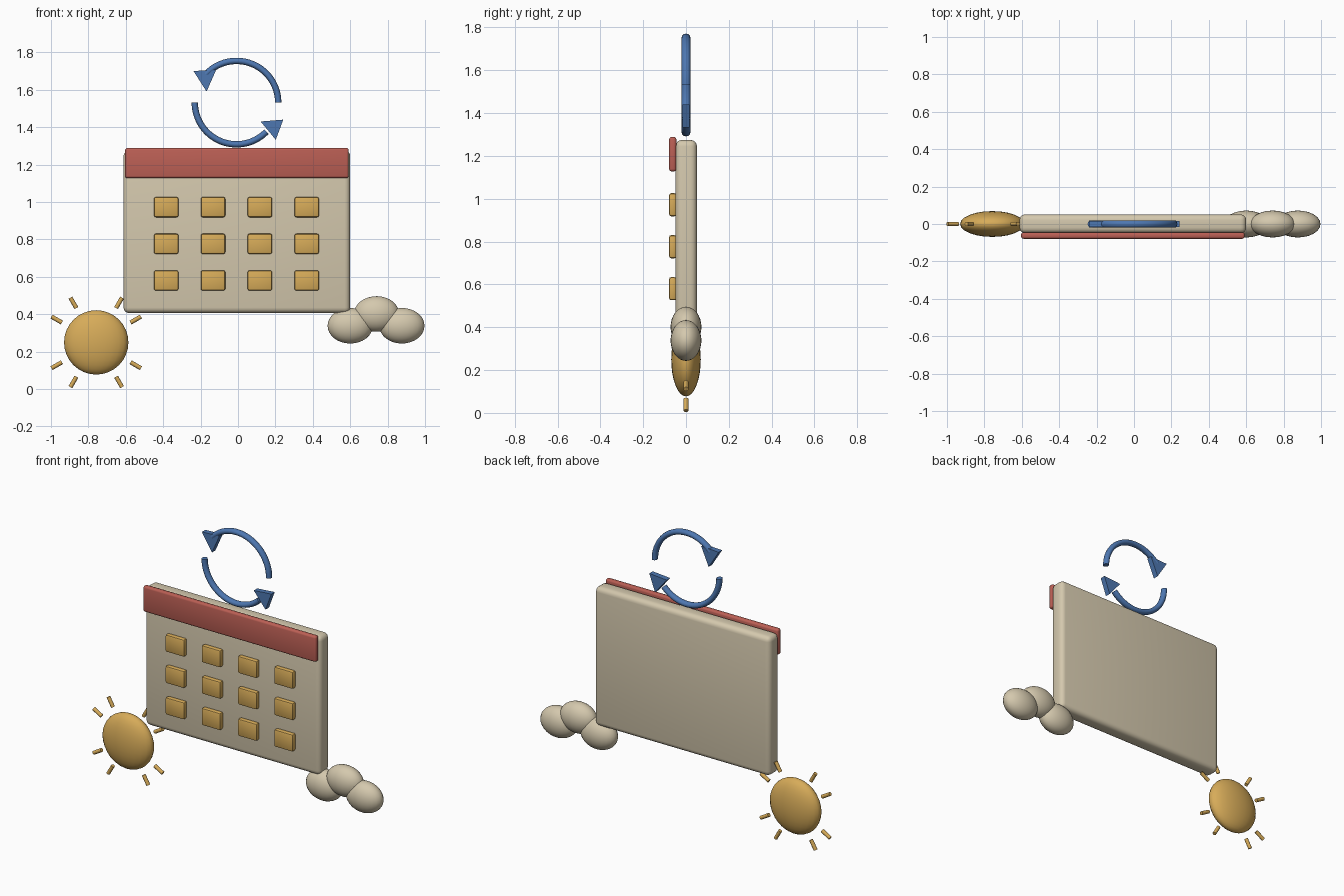
import bpy, bmesh, math
from mathutils import Matrix, Vector

if "Cube" in bpy.data.objects:
    bpy.data.objects.remove(bpy.data.objects["Cube"])


def colour(name, rgb):
    m = bpy.data.materials.new(name)
    m.diffuse_color = (*rgb, 1)
    m.use_nodes = True
    m.node_tree.nodes["Principled BSDF"].inputs["Base Color"].default_value = m.diffuse_color
    return m


CREAM = colour("cream", (0.66, 0.58, 0.42))
RED = colour("brick red", (0.50, 0.115, 0.09))
GOLD = colour("gold", (0.68, 0.41, 0.10))
BLUE = colour("blue", (0.075, 0.185, 0.44))


def finish(bm, name, mat, smooth=True, angle=40):
    bmesh.ops.recalc_face_normals(bm, faces=bm.faces)
    mesh = bpy.data.meshes.new(name)
    bm.to_mesh(mesh)
    bm.free()
    mesh.materials.append(mat)
    ob = bpy.data.objects.new(name, mesh)
    bpy.context.collection.objects.link(ob)
    if smooth:
        bpy.ops.object.select_all(action='DESELECT')
        ob.select_set(True)
        bpy.context.view_layer.objects.active = ob
        bpy.ops.object.shade_smooth_by_angle(angle=math.radians(angle))
    return ob


def rounded_box(name, centre, size, radius, segments, mat):
    bm = bmesh.new()
    bmesh.ops.create_cube(bm, size=1, matrix=Matrix.Diagonal((*size, 1)))
    bmesh.ops.bevel(bm, geom=bm.edges[:], offset=radius, segments=segments,
                    profile=0.5, affect='EDGES')
    ob = finish(bm, name, mat)
    ob.location = centre
    return ob


def ellipsoid(name, centre, radii, mat):
    bm = bmesh.new()
    bmesh.ops.create_uvsphere(bm, u_segments=24, v_segments=16, radius=1,
                              matrix=Matrix.Diagonal((*radii, 1)))
    ob = finish(bm, name, mat)
    ob.location = centre
    return ob


def arc_tube(name, start, end, mat, steps=28, sides=12):
    # elliptical section swept round the ring centre, with flat ends
    bm = bmesh.new()
    rings = []
    for i in range(steps + 1):
        a = math.radians(start + (end - start) * i / steps)
        ring = []
        for j in range(sides):
            t = math.tau * j / sides
            r = 0.223 + 0.017 * math.cos(t)
            ring.append(bm.verts.new((-0.008 + r * math.cos(a),
                                      0.020 * math.sin(t),
                                      1.531 + r * math.sin(a))))
        rings.append(ring)
    for p, q in zip(rings, rings[1:]):
        for j in range(sides):
            k = (j + 1) % sides
            bm.faces.new((p[j], p[k], q[k], q[j]))
    bm.faces.new(rings[0])
    bm.faces.new(rings[-1])
    return finish(bm, name, mat)


def arrow_head(name, corners, mat, half=0.017):
    bm = bmesh.new()
    face = bm.faces.new([bm.verts.new((x, -half, z)) for x, z in corners])
    out = bmesh.ops.extrude_face_region(bm, geom=[face])
    bmesh.ops.translate(bm, vec=(0, 2 * half, 0),
                        verts=[g for g in out["geom"] if isinstance(g, bmesh.types.BMVert)])
    return finish(bm, name, mat, smooth=False)


# calendar board and header
rounded_box("calendar_board", (-0.006, 0.001, 0.840), (1.212, 0.100, 0.869), 0.03, 4, CREAM)
rounded_box("calendar_header", (-0.006, -0.062, 1.208), (1.195, 0.034, 0.161), 0.012, 3, RED)

# date tiles
for row in range(3):
    for col in range(4):
        rounded_box(f"date_tile_{row + 1}_{col + 1}",
                    (-0.384 + 0.2505 * col, -0.062, 0.972 - 0.196 * row),
                    (0.131, 0.034, 0.108), 0.010, 2, GOLD)

# circular arrows
arc_tube("upper_arrow_arc", 0, 137, BLUE)
arc_tube("lower_arrow_arc", 180, 316, BLUE)
arrow_head("upper_arrow_head", [(-0.238, 1.700), (-0.117, 1.706), (-0.168, 1.590)], BLUE)
arrow_head("lower_arrow_head", [(0.121, 1.430), (0.242, 1.440), (0.202, 1.332)], BLUE)

# sun disc and rays
SUN = Vector((-0.758, 0, 0.249))
ellipsoid("sun_disc", SUN, (0.172, 0.069, 0.172), GOLD)
for i, deg in enumerate((30, 60, 120, 150, 210, 240, 300, 330)):
    a = math.radians(deg)
    d = Vector((math.cos(a), 0, math.sin(a)))
    bm = bmesh.new()
    bmesh.ops.create_cone(bm, cap_ends=True, segments=10, radius1=0.0115,
                          radius2=0.0115, depth=0.064)
    bm.transform(Matrix.Translation(SUN + d * 0.244)
                 @ d.to_track_quat('Z', 'Y').to_matrix().to_4x4())
    finish(bm, f"sun_ray_{i + 1}", GOLD)

# cloud puffs
for name, x, z in (("left", 0.600, 0.338), ("middle", 0.741, 0.401), ("right", 0.876, 0.338)):
    ellipsoid(f"cloud_puff_{name}", (x, 0, z), (0.121, 0.072, 0.095), CREAM)
